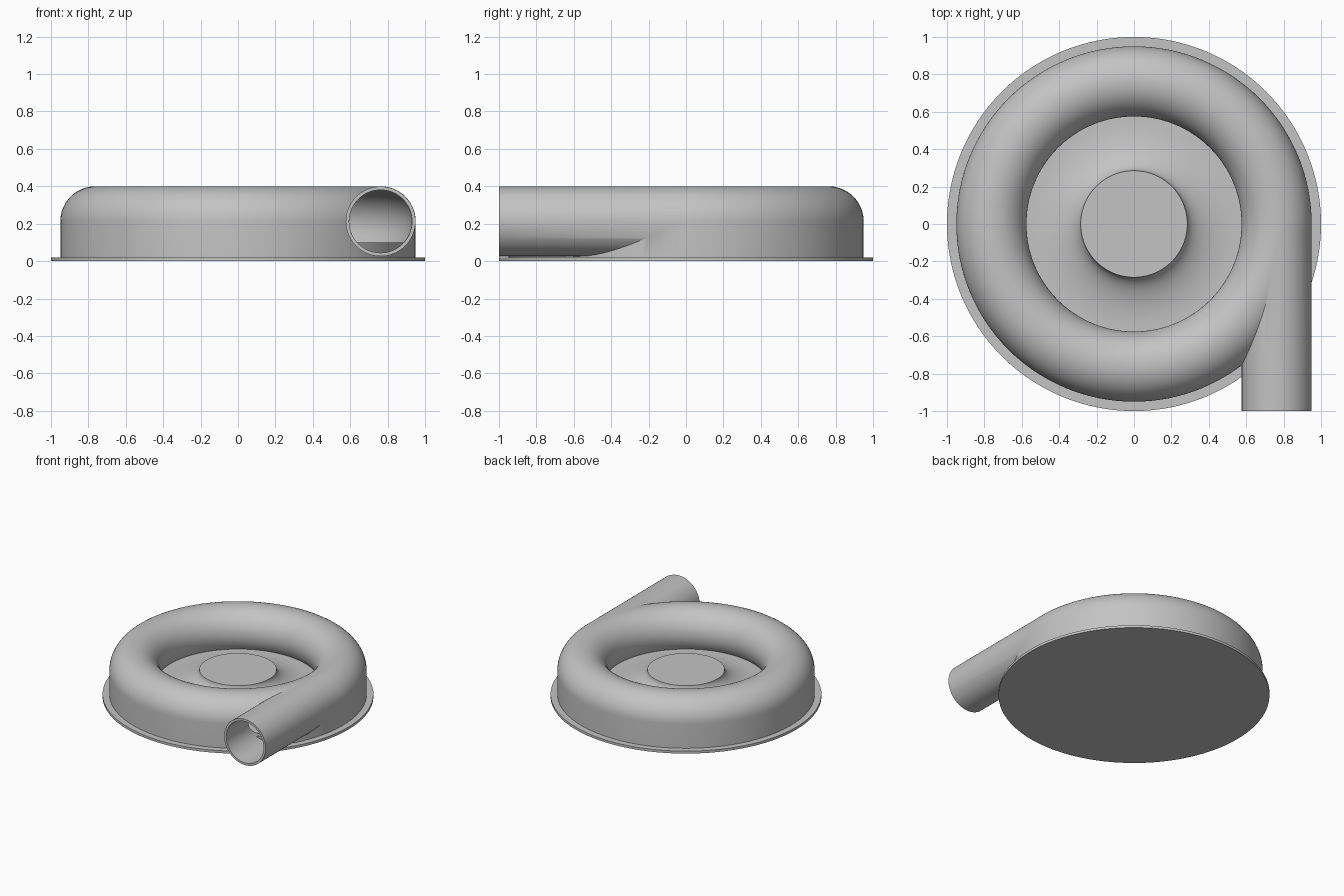
import bpy
import bmesh
from math import sin, cos, pi, radians, asin
from mathutils import Matrix

cube = bpy.data.objects.get("Cube")
if cube:
    bpy.data.objects.remove(cube, do_unlink=True)

GREY = bpy.data.materials.new("cast_grey")
GREY.use_nodes = True
GREY.diffuse_color = (0.55, 0.55, 0.55, 1)
GREY.node_tree.nodes["Principled BSDF"].inputs["Base Color"].default_value = GREY.diffuse_color

MAJOR, TUBE, BORE, MID = 0.7625, 0.1875, 0.168, 0.2125
FLOOR, FLANGE, SEGS = 0.1, 0.02, 128


def finish(name, bm):
    bmesh.ops.remove_doubles(bm, verts=bm.verts, dist=1e-5)
    bmesh.ops.recalc_face_normals(bm, faces=bm.faces)
    mesh = bpy.data.meshes.new(name)
    bm.to_mesh(mesh)
    bm.free()
    mesh.materials.append(GREY)
    obj = bpy.data.objects.new(name, mesh)
    bpy.context.collection.objects.link(obj)
    return obj


def lathe(name, profile, closed=False):
    """Revolve (radius, height) points around z."""
    bm = bmesh.new()
    verts = [bm.verts.new((r, 0, z)) for r, z in profile]
    pairs = list(zip(verts, verts[1:]))
    if closed:
        pairs.append((verts[-1], verts[0]))
    edges = [bm.edges.new(p) for p in pairs]
    bmesh.ops.spin(bm, geom=verts + edges, cent=(0, 0, 0), axis=(0, 0, 1),
                   angle=2 * pi, steps=SEGS, use_merge=True)
    return finish(name, bm)


def pipe(name, radius, y0, y1):
    """Solid cylinder along y on the outlet axis."""
    bm = bmesh.new()
    place = Matrix.Translation((MAJOR, (y0 + y1) / 2, MID)) @ Matrix.Rotation(pi / 2, 4, "X")
    bmesh.ops.create_cone(bm, cap_ends=True, segments=64, radius1=radius,
                          radius2=radius, depth=y1 - y0, matrix=place)
    return finish(name, bm)


def arc(radius, start, end, count):
    return [(MAJOR + radius * cos(start + (end - start) * i / count),
             MID + radius * sin(start + (end - start) * i / count))
            for i in range(count + 1)]


def smooth(obj):
    bpy.ops.object.select_all(action="DESELECT")
    obj.select_set(True)
    bpy.context.view_layer.objects.active = obj
    bpy.ops.object.shade_smooth_by_angle(angle=radians(30))


# Ring housing: straight outer wall, rounded top and undercut inner side
drop = asin((MID - FLOOR) / TUBE)
ring = arc(TUBE, 0, pi + drop, 40)
housing = lathe("volute_housing",
                [(MAJOR + TUBE, FLANGE / 2)] + ring + [(ring[-1][0], FLANGE / 2)], True)

# Outlet pipe, its bore and the ring-shaped flow channel
outlet = pipe("outlet_blank", TUBE - 0.001, -1.0, 0.0)
bore = pipe("bore_cutter", BORE, -1.1, -0.05)
dip = asin((MID - FLOOR) / BORE)
channel = lathe("channel_cutter", arc(BORE, -dip, pi + dip, 40), True)
for cutter, mode in ((outlet, "UNION"), (channel, "DIFFERENCE"), (bore, "DIFFERENCE")):
    mod = housing.modifiers.new(cutter.name, "BOOLEAN")
    mod.operation, mod.solver, mod.object = mode, "EXACT", cutter
bpy.context.view_layer.objects.active = housing
housing.select_set(True)
for mod in list(housing.modifiers):
    bpy.ops.object.modifier_apply(modifier=mod.name)
for cutter in (outlet, bore, channel):
    bpy.data.objects.remove(cutter, do_unlink=True)

# Thin mounting flange
flange = lathe("base_flange", [(0, 0), (1, 0), (1, FLANGE), (0, FLANGE)])

# Raised floor with a flared centre hub
HUB, TOP, FLARE = 0.285, 0.22, 0.27
curve = [(HUB + FLARE * (1 - cos(t)), TOP - (TOP - FLOOR) * sin(t))
         for t in (pi / 2 * i / 16 for i in range(17))]
hub = lathe("floor_and_hub", [(0, TOP)] + curve + [(0.93, FLOOR), (0.93, FLANGE / 2), (0, FLANGE / 2)])

for part in (housing, flange, hub):
    smooth(part)
